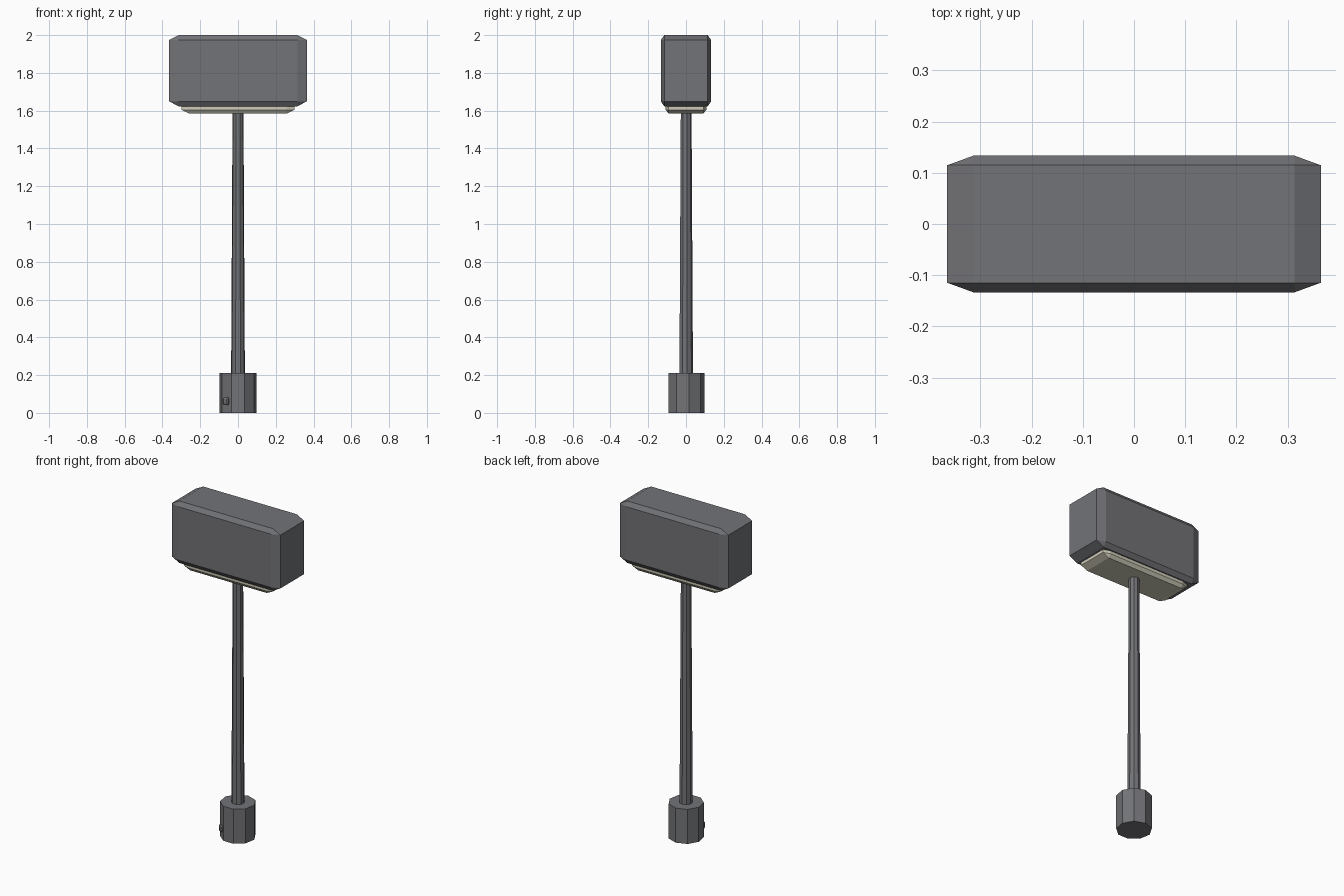
import bpy
import math

cube = bpy.data.objects.get("Cube")
if cube:
    bpy.data.objects.remove(cube, do_unlink=True)


def make_material(name, rgb):
    mat = bpy.data.materials.new(name)
    mat.use_nodes = True
    color = (*rgb, 1.0)
    mat.diffuse_color = color
    mat.node_tree.nodes["Principled BSDF"].inputs["Base Color"].default_value = color
    return mat


grey = make_material("dark grey metal", (0.17, 0.172, 0.185))
cream = make_material("cream glass", (0.62, 0.6, 0.48))


def finish(obj, name, mat):
    obj.name = name
    obj.data.materials.append(mat)
    return obj


def prism(name, r_bottom, r_top, z0, z1, mat, sides=9):
    """Upright flat-sided column between two heights."""
    bpy.ops.mesh.primitive_cone_add(
        vertices=sides, radius1=r_bottom, radius2=r_top,
        depth=z1 - z0, location=(0, 0, (z0 + z1) / 2))
    return finish(bpy.context.object, name, mat)


def chamfered_box(name, size, location, mat, bevel=0.07, turn=0.0):
    """Unit cube with chamfers that stretch along with its size."""
    bpy.ops.mesh.primitive_cube_add(size=1, location=location, rotation=(0, 0, turn))
    obj = bpy.context.object
    obj.scale = size
    mod = obj.modifiers.new("chamfer", "BEVEL")
    mod.width = bevel
    mod.segments = 1
    mod.limit_method = "NONE"
    return finish(obj, name, mat)


# Base socket and tapered pole
prism("base_socket", 0.099, 0.099, 0.0, 0.21, grey)
prism("pole", 0.037, 0.029, 0.2, 1.66, grey)

# Small button on the socket's front right facet
facet = math.radians(40)
reach = 0.095
chamfered_box("socket_button", (0.034, 0.024, 0.04),
              (-reach * math.sin(facet), -reach * math.cos(facet), 0.062),
              grey, bevel=0.2, turn=-facet)

# Lamp head and the glass set into its underside
chamfered_box("lamp_head", (0.73, 0.267, 0.377), (0, 0, 1.8115), grey)
chamfered_box("lamp_glass", (0.6, 0.215, 0.28), (0, 0, 1.725), cream)
